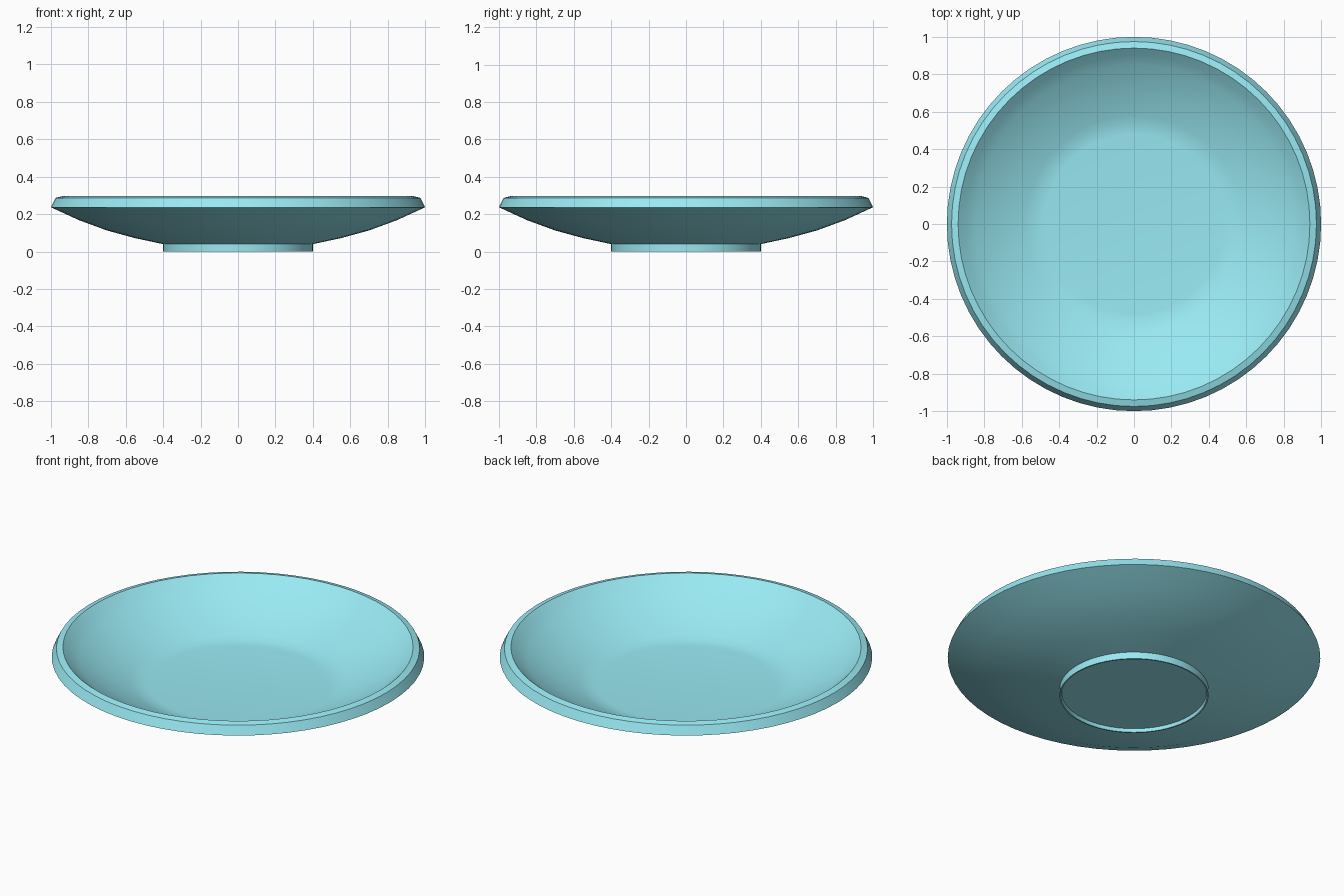
import bpy, bmesh, math

if "Cube" in bpy.data.objects:
    bpy.data.objects.remove(bpy.data.objects["Cube"])

SEGMENTS = 64

# Profile (radius, height): foot recess, foot, outer wall, rim, inner bowl
PROFILE = [
    (0.388, 0.02), (0.392, 0.0), (0.40, 0.0), (0.40, 0.04),
    (0.55, 0.072), (0.70, 0.113), (0.85, 0.168), (1.0, 0.237),
    (0.975, 0.287), (0.94, 0.296), (0.90, 0.262), (0.85, 0.225),
    (0.70, 0.148), (0.58, 0.099), (0.53, 0.083), (0.48, 0.078),
]


def lathe(name, profile, segments):
    bm = bmesh.new()
    rings = []
    for r, z in profile:
        rings.append([bm.verts.new((r * math.cos(math.tau * i / segments),
                                    r * math.sin(math.tau * i / segments), z))
                      for i in range(segments)])
    for low, high in zip(rings, rings[1:]):
        for i in range(segments):
            j = (i + 1) % segments
            bm.faces.new((low[i], low[j], high[j], high[i]))
    # Underside and floor caps
    bm.faces.new(rings[0][::-1])
    bm.faces.new(rings[-1])
    bmesh.ops.recalc_face_normals(bm, faces=bm.faces)
    mesh = bpy.data.meshes.new(name)
    bm.to_mesh(mesh)
    bm.free()
    obj = bpy.data.objects.new(name, mesh)
    bpy.context.collection.objects.link(obj)
    return obj


# Shallow footed dish
dish = lathe("dish", PROFILE, SEGMENTS)
glaze = bpy.data.materials.new("pale_blue_glaze")
glaze.diffuse_color = (0.32, 0.82, 0.90, 1)
glaze.use_nodes = True
glaze.node_tree.nodes["Principled BSDF"].inputs["Base Color"].default_value = glaze.diffuse_color
dish.data.materials.append(glaze)

bpy.context.view_layer.objects.active = dish
dish.select_set(True)
bpy.ops.object.shade_smooth_by_angle(angle=math.radians(35))
